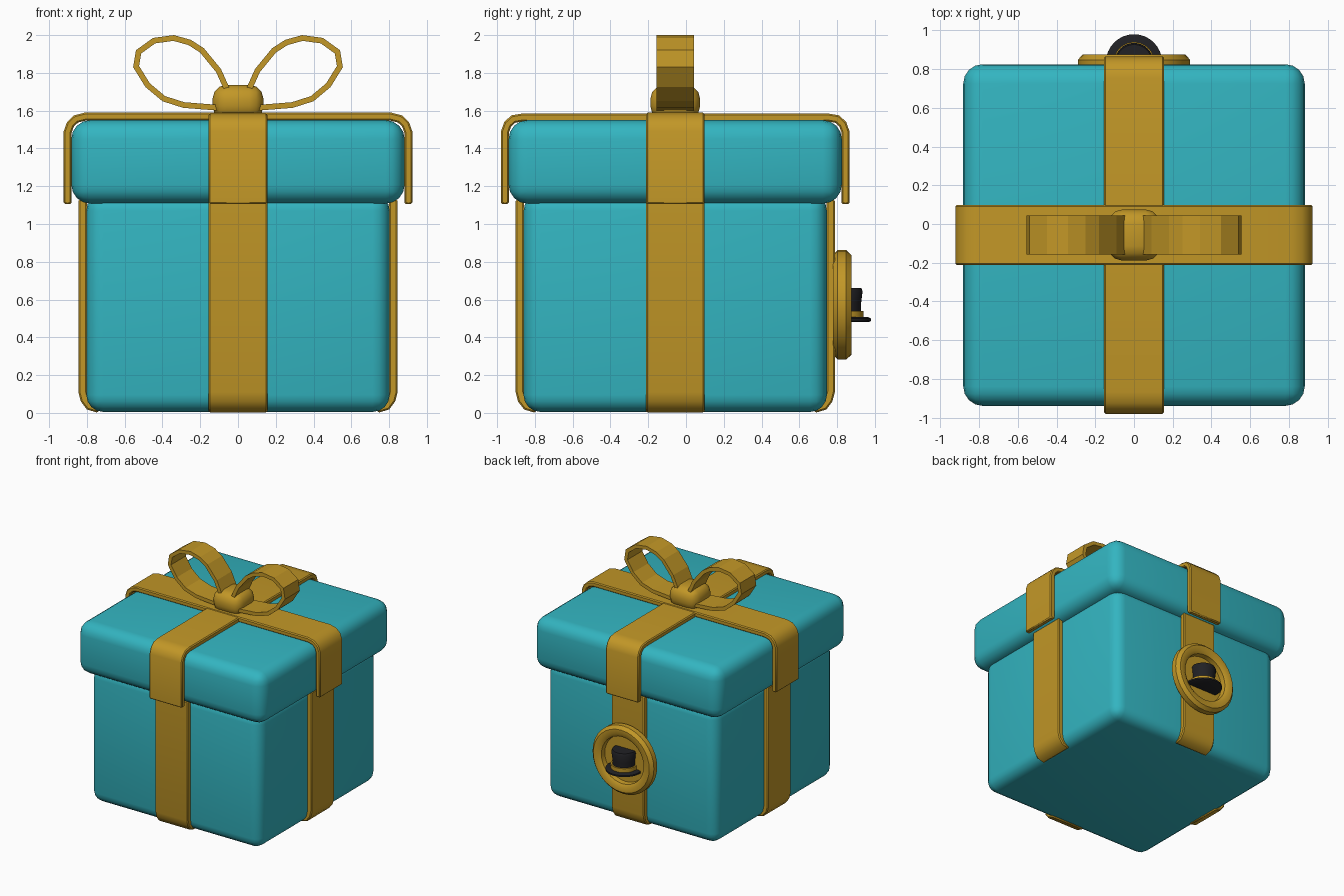
import bpy
import bmesh
import math
from mathutils import Vector, Matrix

cube = bpy.data.objects.get("Cube")
if cube:
    bpy.data.objects.remove(cube, do_unlink=True)

CY = -0.057  # box centre along y


def material(name, rgb):
    m = bpy.data.materials.new(name)
    m.use_nodes = True
    m.diffuse_color = (*rgb, 1)
    bsdf = next(n for n in m.node_tree.nodes if n.type == 'BSDF_PRINCIPLED')
    bsdf.inputs["Base Color"].default_value = (*rgb, 1)
    bsdf.inputs["Roughness"].default_value = 0.6
    return m


TEAL = material("teal paper", (0.033, 0.46, 0.53))
GOLD = material("gold ribbon", (0.54, 0.31, 0.02))
BLACK = material("black felt", (0.015, 0.015, 0.018))


def finish(bm, name, mat, bevel=0, segments=1, smooth=35):
    bmesh.ops.recalc_face_normals(bm, faces=bm.faces)
    mesh = bpy.data.meshes.new(name)
    bm.to_mesh(mesh)
    bm.free()
    mesh.materials.append(mat)
    ob = bpy.data.objects.new(name, mesh)
    bpy.context.collection.objects.link(ob)
    bpy.ops.object.select_all(action='DESELECT')
    ob.select_set(True)
    bpy.context.view_layer.objects.active = ob
    if bevel:
        mod = ob.modifiers.new("Bevel", 'BEVEL')
        mod.width, mod.segments = bevel, segments
        mod.limit_method, mod.angle_limit = 'ANGLE', math.radians(60)
        bpy.ops.object.modifier_apply(modifier=mod.name)
    if smooth:
        bpy.ops.object.shade_smooth_by_angle(angle=math.radians(smooth))
    return ob


def box(name, mat, lo, hi, bevel, segments):
    lo, hi = Vector(lo), Vector(hi)
    bm = bmesh.new()
    bmesh.ops.create_cube(bm, size=1)
    bmesh.ops.transform(bm, verts=bm.verts, matrix=Matrix.Translation(
        (lo + hi) / 2) @ Matrix.Diagonal((*(hi - lo), 1)))
    return finish(bm, name, mat, bevel, segments, 45)


def ribbon(name, path, thick, width, turns=0, bevel=0.0, smooth=40):
    """Flat band along an outer (u, z) path, thickened to the path's right."""
    pts = [Vector(p) for p in path]
    bm = bmesh.new()
    rows = []
    for i, p in enumerate(pts):
        a = (p - pts[i - 1]).normalized() if i else None
        b = (pts[i + 1] - p).normalized() if i < len(pts) - 1 else None
        na, nb = [Vector((d.y, -d.x)) if d else None for d in (a, b)]
        na, nb = na or nb, nb or na
        n = (na + nb) / (1 + na.dot(nb))
        q = p + n * thick
        rows.append([bm.verts.new((c.x, s * width / 2, c.y))
                     for c, s in ((p, 1), (p, -1), (q, -1), (q, 1))])
    for r, s in zip(rows, rows[1:]):
        for k in range(4):
            bm.faces.new((r[k], r[k - 1], s[k - 1], s[k]))
    bm.faces.new(rows[0])
    bm.faces.new(rows[-1])
    bmesh.ops.transform(bm, verts=bm.verts, matrix=Matrix.Translation((0, CY, 0))
                        @ Matrix.Rotation(turns * math.pi / 2, 4, 'Z'))
    return finish(bm, name, GOLD, bevel, 1, smooth)


def lathe(name, mat, profile, centre, tilt=0.0, steps=32):
    """Spin an (r, height) profile round the z axis, then tilt about x."""
    bm = bmesh.new()
    vs = [bm.verts.new((r, 0, h)) for r, h in profile]
    es = [bm.edges.new(e) for e in zip(vs, vs[1:])]
    bmesh.ops.spin(bm, geom=vs + es, cent=(0, 0, 0), axis=(0, 0, 1),
                   angle=2 * math.pi, steps=steps)
    bmesh.ops.remove_doubles(bm, verts=bm.verts, dist=0.0005)
    bmesh.ops.transform(bm, verts=bm.verts, matrix=Matrix.Translation(centre)
                        @ Matrix.Rotation(tilt, 4, 'X'))
    return finish(bm, name, mat)


# Box body and overhanging lid
box("box_body", TEAL, (-0.803, CY - 0.803, 0.005), (0.803, CY + 0.803, 1.16), 0.09, 4)
box("box_lid", TEAL, (-0.882, CY - 0.882, 1.108), (0.882, CY + 0.882, 1.55), 0.1, 4)

# Ribbon over the lid, one strip each way
for label, turns, top in (("cross", 0, 1.59), ("long", 1, 1.585)):
    half = [(0.923, 1.105), (0.923, 1.49), (0.905, 1.54), (0.868, 1.575), (0.81, top)]
    path = [(-u, z) for u, z in half] + half[::-1]
    ribbon("lid_ribbon_" + label, path, 0.042, 0.31, turns, 0.008)

# Ribbon down each side of the body, tucked in at the base
side = [(0.74, 0.0), (0.8, 0.018), (0.832, 0.06), (0.845, 0.11), (0.845, 1.13)]
for turns, label in enumerate(("left", "back", "right", "front")):
    ribbon("body_ribbon_" + label, side[::-1], 0.045, 0.31, turns, 0.008)

# Bow loops and knot
loop = [(0.07, 1.64), (0.045, 1.72), (0.09, 1.82), (0.18, 1.93), (0.25, 1.975),
        (0.34, 2.0), (0.45, 1.985), (0.54, 1.92), (0.555, 1.83), (0.49, 1.725),
        (0.4, 1.65), (0.29, 1.615), (0.1, 1.6)]
ribbon("bow_loop_left", loop, 0.03, 0.2, 0, smooth=0)
ribbon("bow_loop_right", loop, 0.03, 0.2, 2, smooth=0)
box("bow_knot", GOLD, (-0.135, CY - 0.132, 1.55), (0.135, CY + 0.132, 1.737), 0.075, 3)

# Round badge on the back, with a raised rim and sunken dish
lathe("badge", GOLD, [(0, 0), (0.265, 0), (0.29, 0.025), (0.29, 0.07), (0.265, 0.097),
                      (0.225, 0.097), (0.2, 0.08), (0.195, 0.04), (0, 0.04)],
      (0, 0.778, 0.572), -math.pi / 2)

# Top hat standing out of the badge
HAT_Y = 0.835
lathe("hat_brim", BLACK, [(0, 0.48), (0.13, 0.48), (0.145, 0.487), (0.145, 0.5),
                          (0.13, 0.507), (0, 0.507)], (0, HAT_Y, 0))
lathe("hat_band", GOLD, [(0, 0.505), (0.105, 0.505), (0.105, 0.54), (0, 0.54)], (0, HAT_Y, 0))
lathe("hat_crown", BLACK, [(0, 0.505), (0.092, 0.505), (0.092, 0.58), (0.1, 0.645),
                           (0.092, 0.662), (0, 0.662)], (0, HAT_Y, 0))
